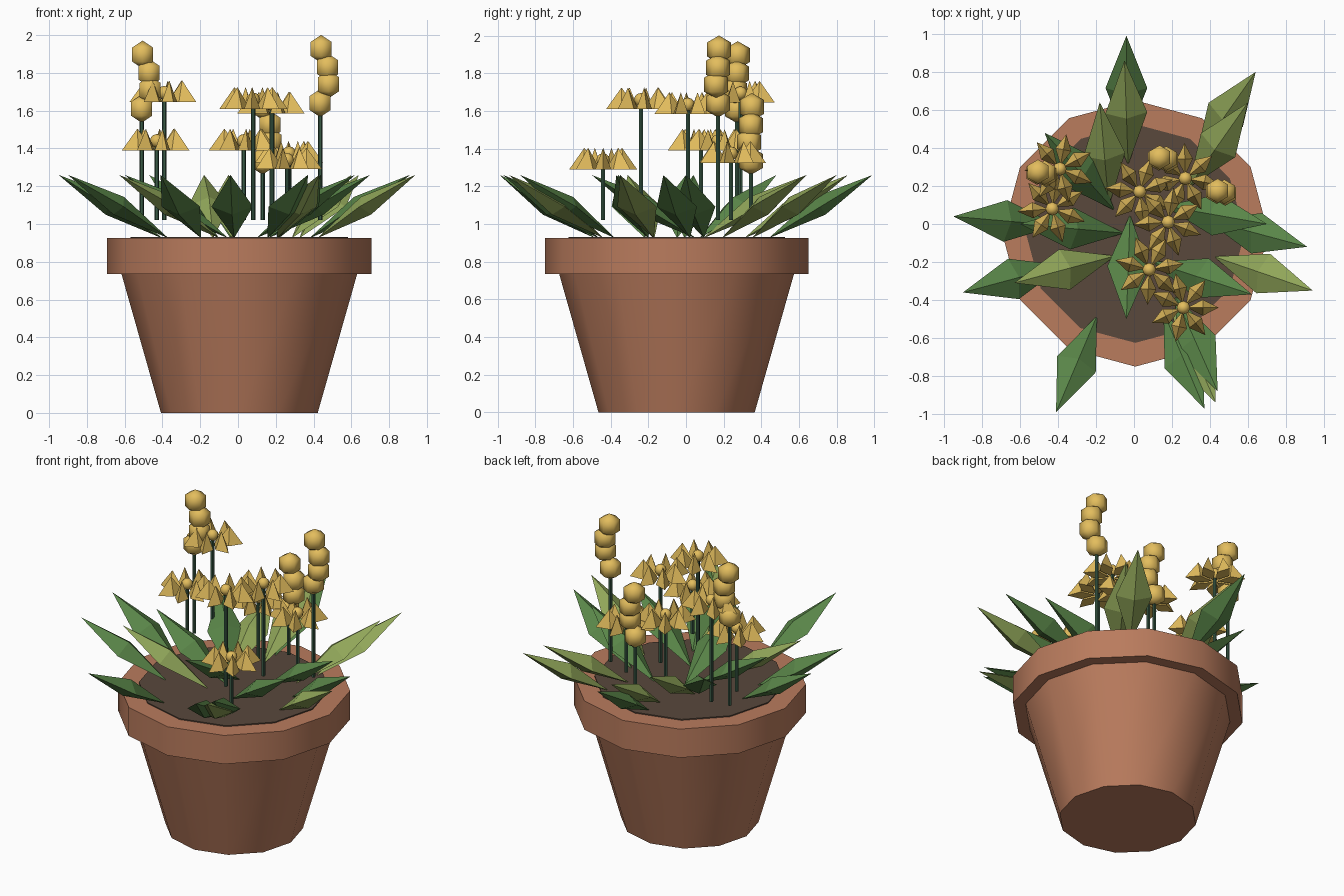
import bpy, bmesh, math
from mathutils import Vector

if "Cube" in bpy.data.objects:
    bpy.data.objects.remove(bpy.data.objects["Cube"])


def mat(name, rgb):
    m = bpy.data.materials.new(name)
    m.diffuse_color = (*rgb, 1)
    m.use_nodes = True
    m.node_tree.nodes["Principled BSDF"].inputs["Base Color"].default_value = m.diffuse_color
    return m


CLAY = mat("clay", (0.49, 0.2, 0.11))
SOIL = mat("soil", (0.10, 0.065, 0.045))
GREEN = mat("leaf_green", (0.10, 0.235, 0.065))
LIGHT = mat("leaf_light", (0.28, 0.38, 0.10))
STEM = mat("stem_green", (0.04, 0.10, 0.06))
GOLD = mat("gold", (0.77, 0.51, 0.11))


def finish(bm, name, material, smooth=None):
    bmesh.ops.recalc_face_normals(bm, faces=bm.faces)
    me = bpy.data.meshes.new(name)
    bm.to_mesh(me)
    bm.free()
    ob = bpy.data.objects.new(name, me)
    bpy.context.collection.objects.link(ob)
    me.materials.append(material)
    if smooth:
        bpy.ops.object.select_all(action='DESELECT')
        ob.select_set(True)
        bpy.context.view_layer.objects.active = ob
        bpy.ops.object.shade_smooth_by_angle(angle=math.radians(smooth))
    return ob


def lathe(name, profile, centre, sides, material):
    """Closed solid of revolution from (radius, z) points."""
    bm = bmesh.new()
    rings = []
    for r, z in profile:
        rings.append([bm.verts.new((centre[0] + r * math.cos(a), centre[1] + r * math.sin(a), z))
                      for a in (2 * math.pi * i / sides for i in range(sides))])
    for lo, hi in zip(rings, rings[1:]):
        for i in range(sides):
            j = (i + 1) % sides
            bm.faces.new((lo[i], lo[j], hi[j], hi[i]))
    bm.faces.new(rings[0])
    bm.faces.new(rings[-1])
    return finish(bm, name, material, 40)


def spike(bm, a, b, width, up, down):
    """Diamond blade from a to b with a raised apex, and a keel if down > 0."""
    a, b = Vector(a), Vector(b)
    mid = (a + b) / 2
    side = (b - a).cross(Vector((0, 0, 1))).normalized()
    normal = side.cross(b - a).normalized()
    rim = [bm.verts.new(p) for p in (a, mid + side * width / 2, b, mid - side * width / 2)]
    top = bm.verts.new(mid + normal * up)
    for i in range(4):
        bm.faces.new((rim[i], rim[(i + 1) % 4], top))
    if down:
        keel = bm.verts.new(mid - normal * down)
        for i in range(4):
            bm.faces.new((rim[(i + 1) % 4], rim[i], keel))
    else:
        bm.faces.new(rim[::-1])


def ball(bm, loc, r, segs=6, rings=3):
    vs = bmesh.ops.create_uvsphere(bm, u_segments=segs, v_segments=rings, radius=r)["verts"]
    bmesh.ops.translate(bm, vec=loc, verts=vs)


def stem(name, x, y, top):
    lathe(name, [(0.012, 1.02), (0.012, top)], (x, y), 6, STEM)


# Pot with rim, and soil
C = (0.007, -0.05)
lathe("pot_body", [(0.415, 0), (0.628, 0.75)], C, 12, CLAY)
lathe("pot_rim", [(0.70, 0.735), (0.70, 0.925)], C, 12, CLAY)
lathe("soil", [(0.575, 0.85), (0.575, 0.932)], C, 12, SOIL)

# Leaves: tip x, tip y, heading in degrees, light or dark
LEAVES = [(-0.04, 0.99, 90, 0), (-0.05, 0.86, 92, 1), (-0.18, 0.64, 95, 1),
          (0.64, 0.80, 55, 1), (0.60, 0.64, 55, 1), (0.91, -0.12, -15, 0),
          (0.94, -0.35, -19, 1), (0.62, -0.37, -18, 0), (0.37, -0.97, -67, 0),
          (0.43, -0.94, -66, 1), (0.44, -0.88, -66, 0), (-0.41, -0.99, -113, 0),
          (-0.95, 0.04, 175, 0), (-0.90, -0.36, 195, 0), (-0.63, -0.31, 195, 1),
          (-0.04, -0.50, -92, 0), (-0.47, 0.48, 132, 0), (-0.60, 0.0, 175, 0),
          (0.70, 0.0, -10, 0)]
for i, (x, y, h, light) in enumerate(LEAVES):
    bm = bmesh.new()
    h = math.radians(h)
    base = (x - 0.55 * math.cos(h), y - 0.55 * math.sin(h), 0.925)
    spike(bm, base, (x, y, 1.26), 0.22, 0.06, 0.05)
    finish(bm, f"leaf_{i}", LIGHT if light else GREEN)

# Open flowers: x, y, underside height, turn
FLOWERS = [(-0.39, 0.29, 1.645, 28), (-0.43, 0.08, 1.39, 30), (0.03, 0.17, 1.39, 20),
           (0.27, 0.24, 1.325, 40), (0.18, 0.01, 1.585, 30), (0.08, -0.24, 1.61, 10),
           (0.26, -0.44, 1.29, 0)]
for i, (x, y, z, turn) in enumerate(FLOWERS):
    stem(f"flower_stem_{i}", x, y, z + 0.05)
    bm = bmesh.new()
    for k in range(7):
        a = math.radians(turn + k * 360 / 7)
        c, s = math.cos(a), math.sin(a)
        spike(bm, (x + 0.02 * c, y + 0.02 * s, z), (x + 0.185 * c, y + 0.185 * s, z), 0.085, 0.115, 0)
    finish(bm, f"petals_{i}", GOLD)
    bm = bmesh.new()
    ball(bm, (x, y, z + 0.05), 0.036, 8, 6)
    finish(bm, f"flower_centre_{i}", GOLD, 60)

# Bud spikes: stem x, y, lowest bud height
BUDS = [(-0.51, 0.27, 1.61), (0.13, 0.345, 1.335), (0.435, 0.17, 1.64)]
for i, (x, y, z) in enumerate(BUDS):
    stem(f"bud_stem_{i}", x, y, z)
    bm = bmesh.new()
    for dx, dy, dz in ((0, 0, 0), (0.045, -0.01, 0.1), (0.04, 0, 0.19), (0.005, 0.005, 0.287)):
        ball(bm, (x + dx, y + dy, z + dz), 0.074)
    finish(bm, f"buds_{i}", GOLD, 62)
